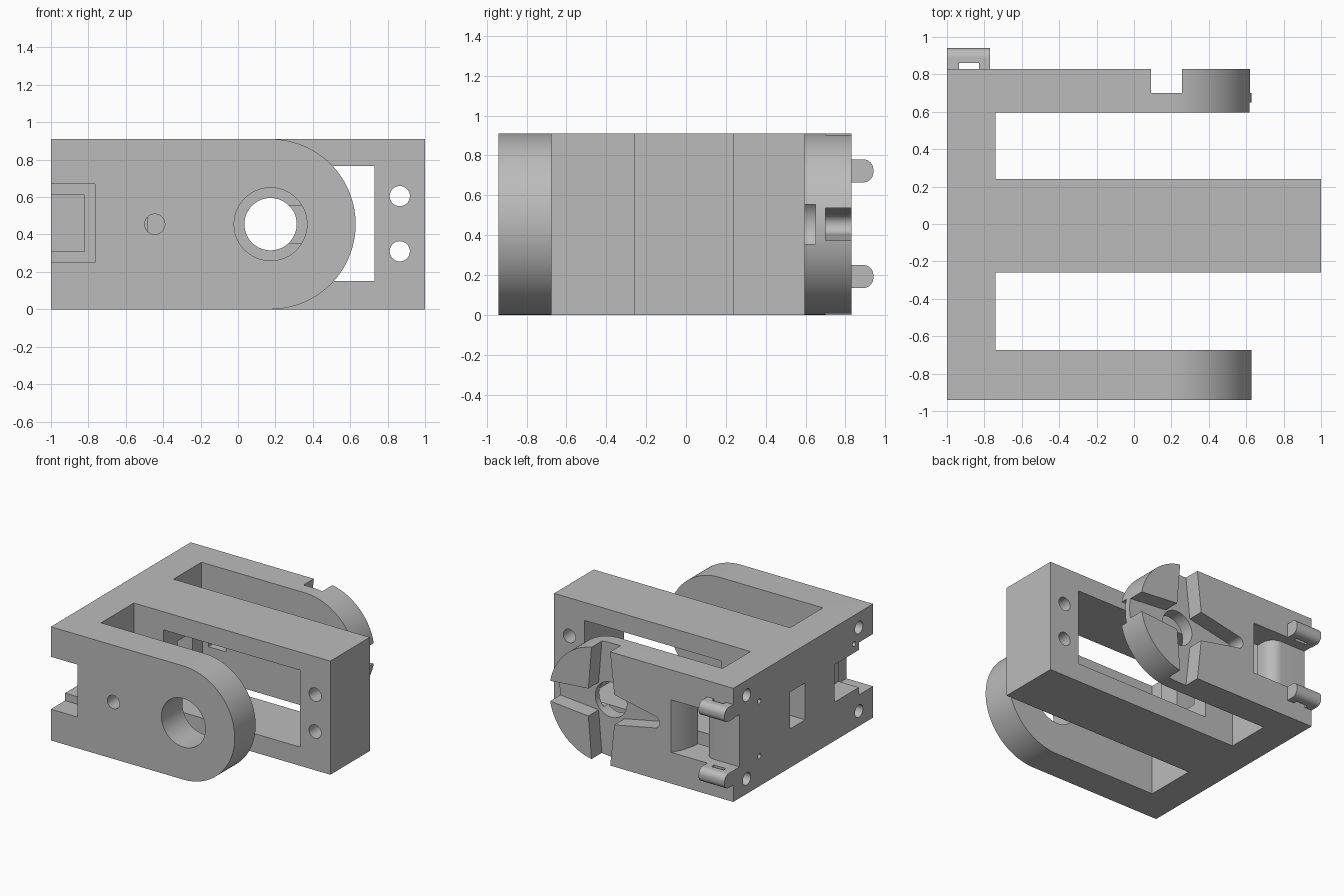
import bpy, bmesh
from math import sin, cos, pi, radians

start = bpy.data.objects.get("Cube")
if start:
    bpy.data.objects.remove(start, do_unlink=True)

grey = bpy.data.materials.new("plain grey")
grey.use_nodes = True
grey.diffuse_color = (0.5, 0.5, 0.5, 1)
grey.node_tree.nodes["Principled BSDF"].inputs["Base Color"].default_value = (0.5, 0.5, 0.5, 1)

H = 0.91          # overall height
MID = H / 2       # height of the pivot axis
PIVOT = 0.174     # x of the pivot axis
BACK = 0.83       # back face


def prism(name, outline, axis, low, high):
    """Extrude a flat outline along one axis."""
    place = {"x": lambda u, v, w: (w, u, v),
             "y": lambda u, v, w: (u, w, v),
             "z": lambda u, v, w: (u, v, w)}[axis]
    bm = bmesh.new()
    face = bm.faces.new([bm.verts.new(place(u, v, low)) for u, v in outline])
    side = bmesh.ops.extrude_face_region(bm, geom=[face])
    verts = [g for g in side["geom"] if isinstance(g, bmesh.types.BMVert)]
    bmesh.ops.translate(bm, verts=verts, vec=place(0, 0, high - low))
    bmesh.ops.recalc_face_normals(bm, faces=bm.faces)
    mesh = bpy.data.meshes.new(name)
    bm.to_mesh(mesh)
    bm.free()
    mesh.materials.append(grey)
    obj = bpy.data.objects.new(name, mesh)
    bpy.context.collection.objects.link(obj)
    return obj


def arc(u, v, r, a=0, b=360, n=48):
    full = b - a == 360
    steps = n if full else n + 1
    return [(u + r * cos(radians(a + (b - a) * i / n)),
             v + r * sin(radians(a + (b - a) * i / n))) for i in range(steps)]


def rect(u0, u1, v0, v1):
    return [(u0, v0), (u1, v0), (u1, v1), (u0, v1)]


def cut(target, outline, axis, low, high):
    cutter = prism("cutter", outline, axis, low, high)
    cutter.hide_render = True
    mod = target.modifiers.new("cut", "BOOLEAN")
    mod.operation = "DIFFERENCE"
    mod.solver = "EXACT"
    mod.object = cutter
    bpy.context.view_layer.objects.active = target
    bpy.ops.object.modifier_apply(modifier=mod.name)
    bpy.data.objects.remove(cutter, do_unlink=True)


def smooth(obj):
    bpy.ops.object.select_all(action="DESELECT")
    obj.select_set(True)
    bpy.context.view_layer.objects.active = obj
    bpy.ops.object.shade_smooth_by_angle(angle=radians(30))


# Three-armed frame
TIP = PIVOT + MID
frame = prism("frame", [
    (-1, -0.94), (TIP, -0.94), (TIP, -0.675), (-0.74, -0.675),
    (-0.74, -0.26), (1, -0.26), (1, 0.24), (-0.74, 0.24),
    (-0.74, 0.595), (TIP, 0.595), (TIP, BACK), (-1, BACK)], "z", 0, H)

# Round ends of the two outer arms
corner = arc(PIVOT, MID, MID, 0, 90, 32) + [(PIVOT, H + 0.1), (TIP + 0.1, H + 0.1), (TIP + 0.1, MID)]
for low, high in ((-1, -0.6), (0.5, 0.9)):
    cut(frame, corner, "y", low, high)
    cut(frame, [(x, H - z) for x, z in corner], "y", low, high)

# Pivot holes and small hole in the front arm
cut(frame, arc(PIVOT, MID, 0.195), "y", -1, -0.5)
cut(frame, arc(PIVOT, MID, 0.14), "y", 0.5, 0.9)
cut(frame, arc(-0.445, MID, 0.054, n=32), "y", -1, -0.5)

# Window, bolt holes and rear opening of the middle arm
cut(frame, rect(-0.48, 0.73, 0.15, 0.765), "y", -0.3, 0.3)
for z in (0.31, 0.605):
    cut(frame, arc(0.865, z, 0.054, n=32), "y", -0.3, 0.3)
cut(frame, rect(-0.08, 0.11, 0.31, 0.605), "x", -1.1, -0.45)

# Cross-shaped recess on the back arm, with one long rounded branch
W, E = 0.073, 0.55
cross = [(0.11, 0.11), (W, E), (-W, E), (-0.12, 0.12)]
cross += arc(-0.47, 0, 0.05, 90, 270, 12)
cross += [(-0.12, -0.12), (-W, -E), (W, -E), (0.11, -0.11), (E, -W), (E, W)]
cut(frame, [(PIVOT + x, MID + z) for x, z in cross], "y", 0.7, 0.9)

# Shallow groove on the inner side of the back arm
cut(frame, rect(PIVOT, 0.8, MID - 0.1, MID + 0.1), "y", 0.5, 0.65)

# Stepped notch at the front corner
cut(frame, rect(-1.1, -0.765, 0.25, 0.67), "y", -1, -0.76)
cut(frame, rect(-1.1, -0.82, 0.31, 0.61), "y", -1, -0.45)

# Cable passage at the back corner, with a rounded lip
passage = [(-1.1, 0.9), (-1.1, 0.75)] + arc(-0.78, 0.65, 0.1, 90, 0, 12)
passage += [(-0.68, 0.5), (-0.53, 0.5), (-0.52, 0.65), (-0.49, 0.76), (-0.45, BACK), (-0.45, 0.9)]
cut(frame, passage, "z", 0.25, 0.67)

# Screw and pin holes in the end face
for z in (0.12, 0.79):
    for y in (-0.76, 0.66):
        cut(frame, arc(y, z, 0.05, n=32), "x", -1.1, -0.7)
for y, z in ((0.5, 0.24), (0.5, 0.68), (-0.7, 0.68)):
    cut(frame, arc(y, z, 0.02, n=16), "x", -1.1, -0.85)
smooth(frame)

# Rounded cable-tie lugs on the back
for name, z in (("lower_lug", 0.135), ("upper_lug", 0.665)):
    top, r, out = z + 0.115, 0.05, 0.94
    outline = [(BACK, z)] + arc(out - r, z + r, r, -90, 0, 10)
    outline += arc(out - r, top - r, r, 0, 90, 10) + [(BACK, top)]
    lug = prism(name, outline, "x", -1, -0.77)
    cut(lug, rect(-0.935, -0.83, 0.8, 0.86), "z", z - 0.1, top + 0.1)
    smooth(lug)
